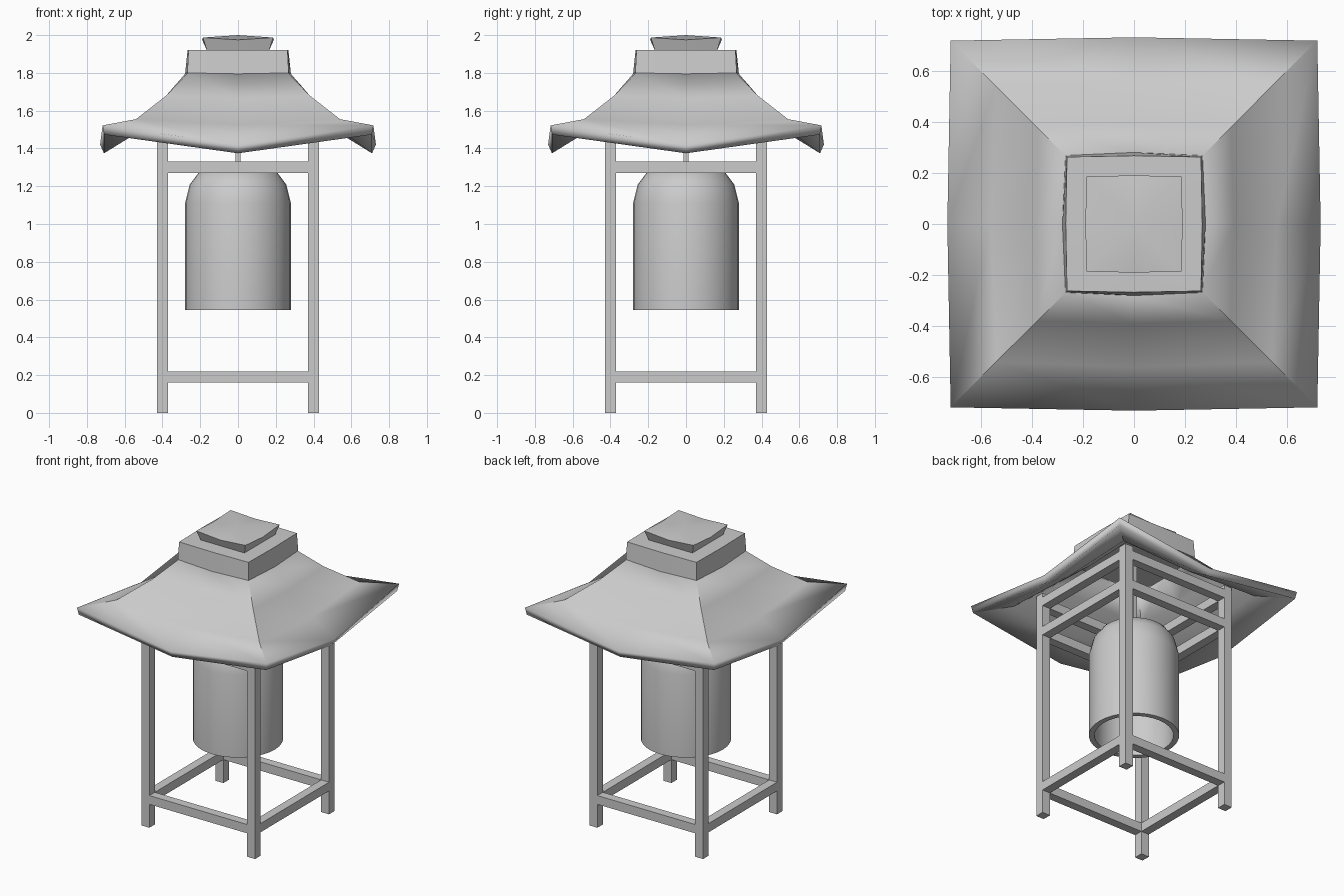
import bpy, bmesh, math
from mathutils import Vector

if "Cube" in bpy.data.objects:
    bpy.data.objects.remove(bpy.data.objects["Cube"])


def finish(name, bm, smooth=None):
    me = bpy.data.meshes.new(name)
    bm.to_mesh(me)
    bm.free()
    ob = bpy.data.objects.new(name, me)
    bpy.context.collection.objects.link(ob)
    if smooth:
        bpy.ops.object.select_all(action='DESELECT')
        ob.select_set(True)
        bpy.context.view_layer.objects.active = ob
        bpy.ops.object.shade_smooth_by_angle(angle=math.radians(smooth))
    return ob


def box(name, lo, hi):
    bm = bmesh.new()
    bmesh.ops.create_cube(bm, size=1)
    for v in bm.verts:
        v.co = Vector(lo[i] + (v.co[i] + 0.5) * (hi[i] - lo[i]) for i in range(3))
    return finish(name, bm)


def square_loft(name, rings, peak=None, closed=True, smooth=30):
    """Rings, top to bottom: corner reach, corner z, mid-side reach, mid-side z."""
    bm = bmesh.new()
    loops = []
    for c, cz, m, mz in rings:
        loop = []
        for k in range(4):
            a = k * math.pi / 2
            loop.append(bm.verts.new((m * math.cos(a), m * math.sin(a), mz)))
            a += math.pi / 4
            d = c * math.sqrt(2)
            loop.append(bm.verts.new((d * math.cos(a), d * math.sin(a), cz)))
        loops.append(loop)
    for a, b in zip(loops, loops[1:]):
        for i in range(8):
            j = (i + 1) % 8
            bm.faces.new((a[i], b[i], b[j], a[j]))
    if closed:
        top = bm.verts.new((0, 0, peak))
        for i in range(8):
            bm.faces.new((loops[0][i], loops[0][(i + 1) % 8], top))
        bm.faces.new(loops[-1][::-1])
        bmesh.ops.recalc_face_normals(bm, faces=bm.faces)
    return finish(name, bm, smooth)


def lathe(name, profile, steps):
    bm = bmesh.new()
    vs = [bm.verts.new((r, 0, z)) for r, z in profile]
    es = [bm.edges.new(p) for p in zip(vs, vs[1:])]
    bmesh.ops.spin(bm, geom=vs + es, axis=(0, 0, 1), cent=(0, 0, 0),
                   angle=2 * math.pi, steps=steps)
    bmesh.ops.remove_doubles(bm, verts=bm.verts, dist=1e-4)
    bmesh.ops.recalc_face_normals(bm, faces=bm.faces)
    return finish(name, bm, 35)


# Four posts
P, H = 0.40, 0.03
for sx in (-1, 1):
    for sy in (-1, 1):
        box("post", (sx * P - H, sy * P - H, 0), (sx * P + H, sy * P + H, 1.57))

# Three rings of rails between the posts
for label, z in (("lower", 0.16), ("middle", 1.27), ("upper", 1.48)):
    for s in (-1, 1):
        box(label + "_rail_x", (-P + H, s * P - H, z), (P - H, s * P + H, z + 0.06))
        box(label + "_rail_y", (s * P - H, -P + H, z), (s * P + H, P - H, z + 0.06))

# Hollow bell and its hanging rod
lathe("bell", [(0, 1.305), (0.14, 1.30), (0.21, 1.27), (0.255, 1.21), (0.28, 1.11),
               (0.28, 0.545), (0.245, 0.545), (0.245, 1.10), (0.22, 1.19),
               (0.18, 1.24), (0, 1.265)], 32)
box("hanging_rod", (-0.014, -0.014, 1.29), (0.014, 0.014, 1.81))

# Swept roof shell with raised corners
roof = square_loft("roof", [(0.265, 1.80, 0.28, 1.795), (0.38, 1.68, 0.39, 1.665),
                            (0.54, 1.555, 0.56, 1.525), (0.717, 1.522, 0.73, 1.42)],
                   closed=False)
mod = roof.modifiers.new("thickness", 'SOLIDIFY')
mod.thickness = 0.05
mod.offset = -1

# Collar and flared cap
square_loft("roof_collar", [(0.262, 1.92, 0.267, 1.92), (0.268, 1.80, 0.28, 1.795)], peak=1.925)
square_loft("roof_cap", [(0.186, 1.987, 0.19, 1.975), (0.165, 1.92, 0.165, 1.92)], peak=2.0)
